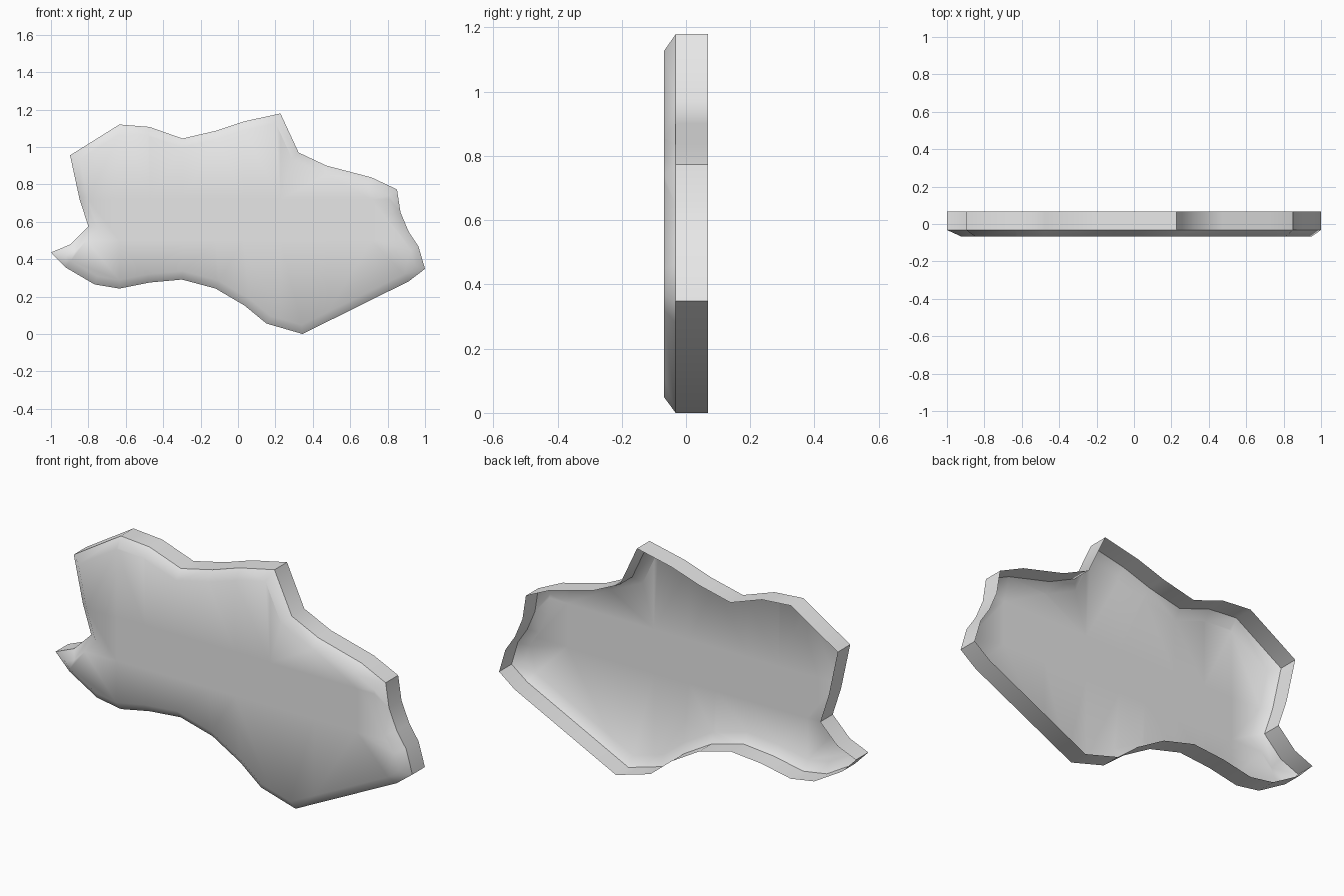
import bpy, bmesh, math
from mathutils import Vector

cube = bpy.data.objects.get("Cube")
if cube:
    bpy.data.objects.remove(cube, do_unlink=True)

BACK, RIM, FRONT = 0.068, -0.032, -0.068
INSET = 0.045

# Outline (x, z), clockwise from the left tip
outline = [
    (-1, .436), (-.896, .479), (-.8, .575), (-.847, .72), (-.898, .955),
    (-.634, 1.12), (-.473, 1.107), (-.297, 1.045), (-.12, 1.086), (.03, 1.136),
    (.227, 1.179), (.324, .97), (.473, .9), (.714, .837), (.85, .773),
    (.869, .65), (.912, .548), (.965, .468), (1, .348), (.912, .281),
    (.345, 0), (.152, .056), (.035, .152), (-.12, .243), (-.3, .291),
    (-.473, .275), (-.634, .243), (-.767, .265), (-.922, .356),
]

# Shell colour
grey = bpy.data.materials.new("light grey")
grey.use_nodes = True
colour = (0.8, 0.8, 0.8, 1)
grey.diffuse_color = colour
grey.node_tree.nodes["Principled BSDF"].inputs["Base Color"].default_value = colour


def inset_point(i):
    """Mitred inset of one outline corner."""
    a, b, c = (Vector(outline[(i + k) % len(outline)]) for k in (-1, 0, 1))
    d1, d2 = (b - a).normalized(), (c - b).normalized()
    n1, n2 = Vector((d1.y, -d1.x)), Vector((d2.y, -d2.x))
    return b + (n1 + n2) * INSET / (1 + n1.dot(n2))


def ring(bm, points, y):
    return [bm.verts.new((x, y, z)) for x, z in points]


bm = bmesh.new()
n = len(outline)
back = ring(bm, outline, BACK)
rim = ring(bm, outline, RIM)
front = ring(bm, [inset_point(i) for i in range(n)], FRONT)

# Side wall and sloped border; the back stays open
for lower, upper in ((back, rim), (rim, front)):
    for i in range(n):
        j = (i + 1) % n
        bm.faces.new((lower[i], lower[j], upper[j], upper[i]))

# Flat front, divided into a grid so that the shading fades from the border
cap = [bm.faces.new(front)]
cuts = [((x, 0, 0), (1, 0, 0)) for x in (-.634, -.473, -.3, -.12, .03, .227, .473, .714)]
cuts += [((0, 0, z), (0, 0, 1)) for z in (.5, .72)]
for point, normal in cuts:
    cap = [f for f in bm.faces if all(abs(v.co.y - FRONT) < 1e-5 for v in f.verts)]
    parts = {g for f in cap for g in (f, *f.edges, *f.verts)}
    bmesh.ops.bisect_plane(bm, geom=list(parts), plane_co=point, plane_no=normal, dist=0.004)

# Outward normals, smooth shading with sharp corners
bm.normal_update()
bmesh.ops.recalc_face_normals(bm, faces=bm.faces[:])
middle = min(bm.faces, key=lambda f: f.calc_center_median().y)
if middle.normal.y > 0:
    bmesh.ops.reverse_faces(bm, faces=bm.faces[:])
for f in bm.faces:
    f.smooth = True
for e in bm.edges:
    if len(e.link_faces) == 2:
        on_rim = all(abs(v.co.y - RIM) < 1e-5 for v in e.verts)
        on_wall = max(v.co.y for v in e.verts) > 0
        e.smooth = not (on_rim or (on_wall and e.calc_face_angle() > math.radians(45)))

mesh = bpy.data.meshes.new("shell_panel")
bm.to_mesh(mesh)
bm.free()
mesh.materials.append(grey)
panel = bpy.data.objects.new("shell_panel", mesh)
bpy.context.scene.collection.objects.link(panel)
